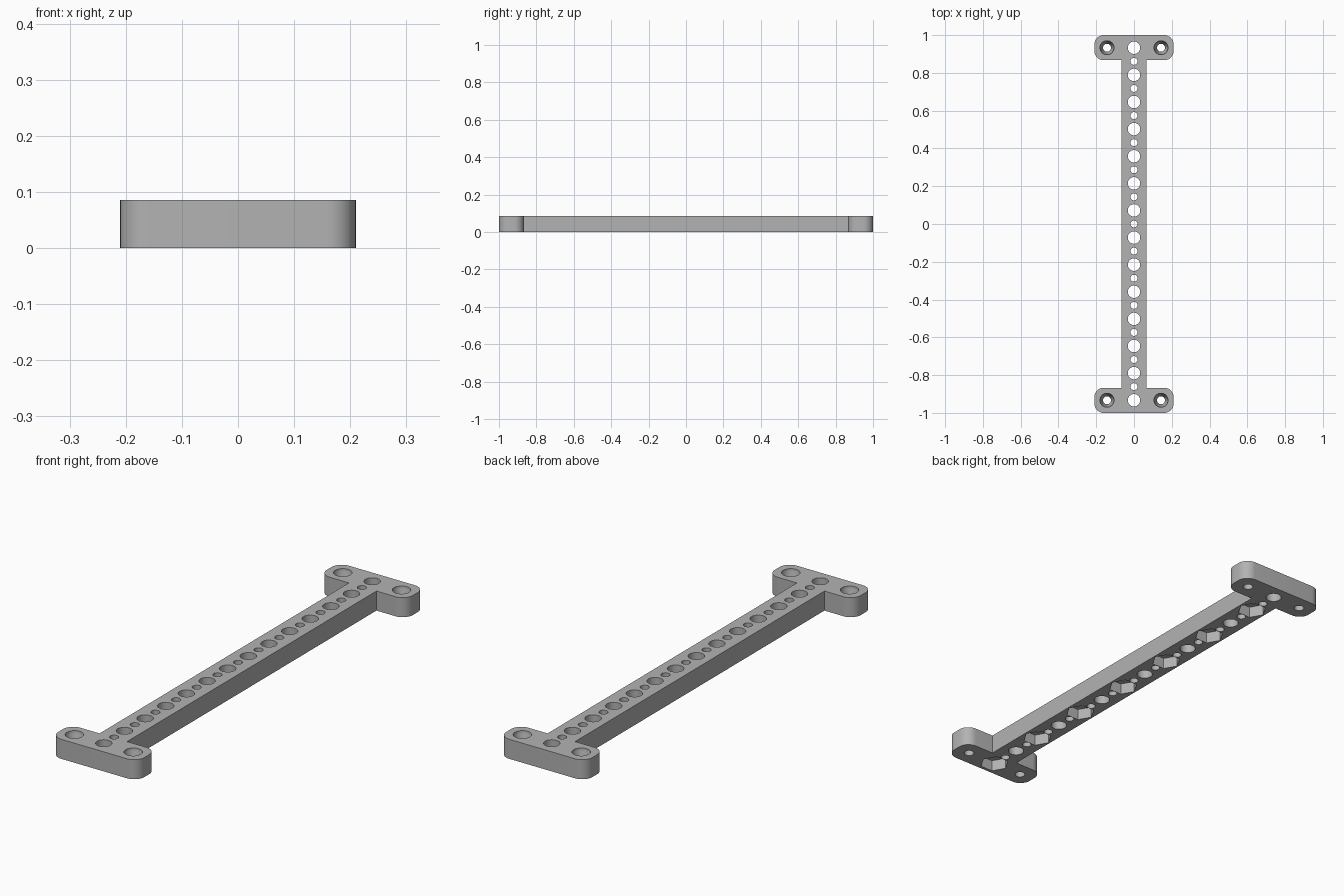
import bpy, bmesh, math

cube = bpy.data.objects.get("Cube")
if cube:
    bpy.data.objects.remove(cube, do_unlink=True)

HEIGHT = 0.086
BEAM_HALF = 0.067
HEAD_HALF = 0.21
HEAD_DEPTH = 0.133
CORNER = 0.05
HOLES = 14
END_Y = 0.933
PITCH = 2 * END_Y / (HOLES - 1)
POCKET_DEPTH = 0.05

grey = bpy.data.materials.new("plain grey")
grey.use_nodes = True
colour = (0.45, 0.45, 0.45, 1)
grey.diffuse_color = colour
grey.node_tree.nodes["Principled BSDF"].inputs["Base Color"].default_value = colour


def make_object(name, bm):
    bmesh.ops.recalc_face_normals(bm, faces=bm.faces)
    mesh = bpy.data.meshes.new(name)
    bm.to_mesh(mesh)
    bm.free()
    mesh.materials.append(grey)
    obj = bpy.data.objects.new(name, mesh)
    bpy.context.collection.objects.link(obj)
    return obj


def add_lathe(bm, x, y, profile, sides):
    """Closed solid of stacked rings; profile lists (radius, z) upwards."""
    rings = []
    for radius, z in profile:
        angles = [math.tau * i / sides for i in range(sides)]
        rings.append([bm.verts.new((x + radius * math.cos(a),
                                    y + radius * math.sin(a), z)) for a in angles])
    for low, high in zip(rings, rings[1:]):
        for i in range(sides):
            j = (i + 1) % sides
            bm.faces.new((low[i], low[j], high[j], high[i]))
    bm.faces.new(rings[0][::-1])
    bm.faces.new(rings[-1])


def arc(cx, cy, start, steps=10):
    angles = [math.radians(start + 90 * i / steps) for i in range(steps + 1)]
    return [(cx + CORNER * math.cos(a), cy + CORNER * math.sin(a)) for a in angles]


# Beam with a rounded crosspiece at each end, as one extruded outline
inner = 1 - HEAD_DEPTH
side = HEAD_HALF - CORNER
half = [(BEAM_HALF, inner)]
half += arc(side, inner + CORNER, -90)
half += arc(side, 1 - CORNER, 0)
half += arc(-side, 1 - CORNER, 90)
half += arc(-side, inner + CORNER, 180)
half += [(-BEAM_HALF, inner)]
outline = half + [(-x, -y) for x, y in half]

bm = bmesh.new()
base = bm.faces.new([bm.verts.new((x, y, 0)) for x, y in outline])
top = bmesh.ops.extrude_face_region(bm, geom=[base])
bmesh.ops.translate(bm, vec=(0, 0, HEIGHT),
                    verts=[v for v in top["geom"] if isinstance(v, bmesh.types.BMVert)])
bracket = make_object("perforated_bracket", bm)

# Row of alternating large and small through holes
bm = bmesh.new()
through = (-0.02, HEIGHT + 0.02)
for i in range(HOLES):
    y = -END_Y + i * PITCH
    add_lathe(bm, 0, y, [(0.033, z) for z in through], 32)
    if i < HOLES - 1:
        add_lathe(bm, 0, y + PITCH / 2, [(0.0185, z) for z in through], 24)

# Countersunk screw holes in the crosspieces
for x in (-0.143, 0.143):
    for y in (-END_Y, END_Y):
        add_lathe(bm, x, y, [(0.021, -0.02), (0.021, 0.04), (0.037, 0.072),
                             (0.037, HEIGHT + 0.02)], 32)
hole_cutter = make_object("hole_cutter", bm)

# Hexagonal nut pockets under every second large hole
bm = bmesh.new()
for i in range(0, HOLES, 2):
    add_lathe(bm, 0, -END_Y + i * PITCH, [(0.061, -0.02), (0.061, POCKET_DEPTH)], 6)
pocket_cutter = make_object("nut_pocket_cutter", bm)

# Cut, then discard the cutters
for cutter in (hole_cutter, pocket_cutter):
    cutter.hide_render = True
    mod = bracket.modifiers.new(cutter.name, "BOOLEAN")
    mod.operation = "DIFFERENCE"
    mod.solver = "EXACT"
    mod.object = cutter
bpy.context.view_layer.objects.active = bracket
bracket.select_set(True)
for mod in list(bracket.modifiers):
    bpy.ops.object.modifier_apply(modifier=mod.name)
for cutter in (hole_cutter, pocket_cutter):
    bpy.data.objects.remove(cutter, do_unlink=True)

bpy.ops.object.select_all(action="DESELECT")
bracket.select_set(True)
bpy.ops.object.shade_smooth_by_angle(angle=math.radians(30))
